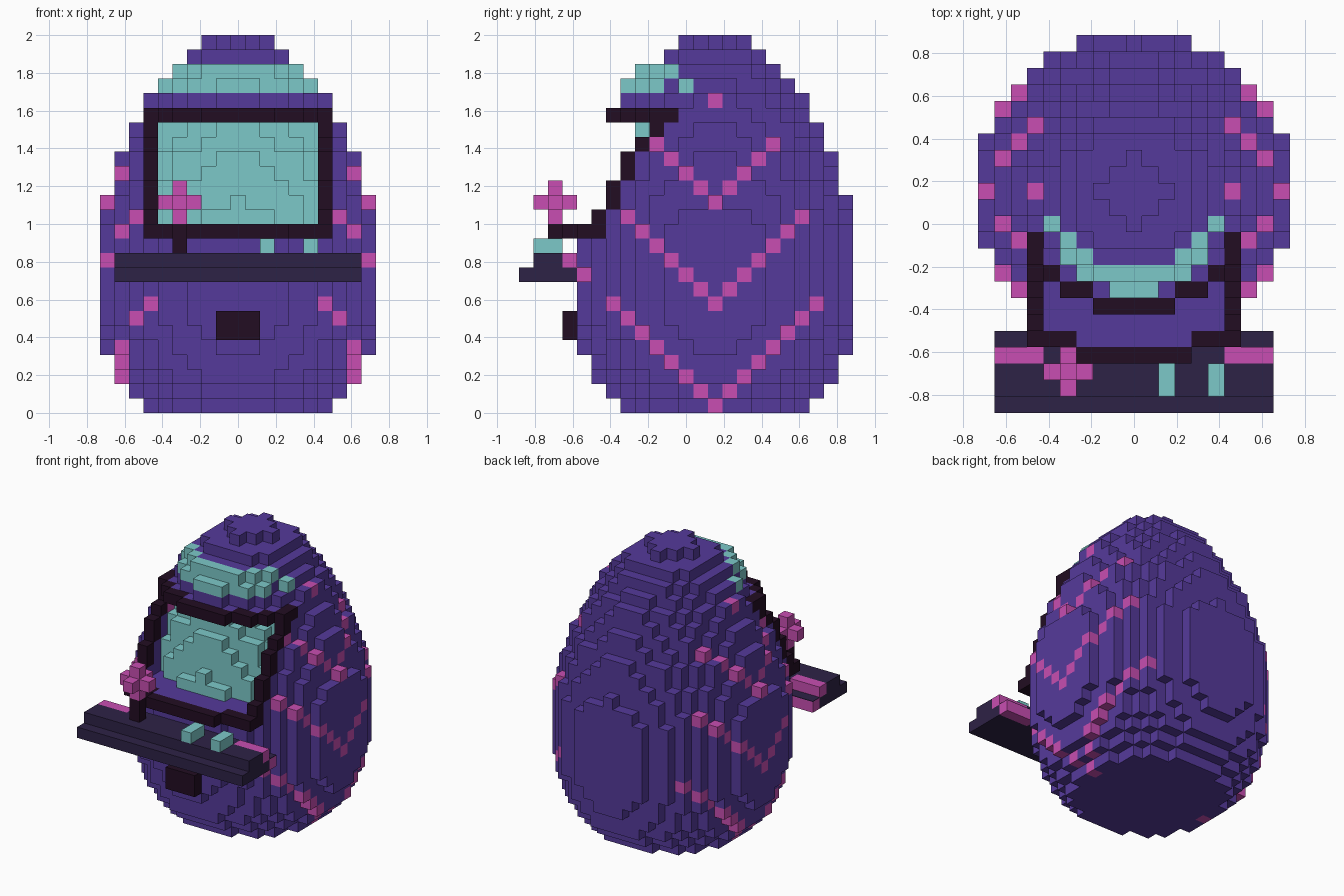
import bpy, bmesh, math

if "Cube" in bpy.data.objects:
    bpy.data.objects.remove(bpy.data.objects["Cube"])

V = 2 / 26                     # block size
YC = 2 * V                     # y of the egg axis

COLOURS = {                    # linear values
    "purple": (0.091, 0.042, 0.328), "teal": (0.202, 0.584, 0.584),
    "pink": (0.578, 0.076, 0.445), "dark_navy": (0.027, 0.016, 0.061),
    "near_black": (0.016, 0.004, 0.016)}
MATS = {}
for name, rgb in COLOURS.items():
    MATS[name] = bpy.data.materials.new(name)
    MATS[name].diffuse_color = (*rgb, 1)

# Egg radius in blocks for each of the 26 layers
RADII = [6.5, 7.5, 8.3, 8.75, 9.1, 9.3] + [9.5] * 7 + [
    9.3, 9.03, 8.7, 8.35, 8.1, 7.5, 7.1, 6.45, 6.1, 5.3, 4.7, 3.7, 2.1]

parts = {}                     # part name -> {(x, y, layer): colour}
filled = set()


def put(part, cell, colour):
    if cell not in filled:
        filled.add(cell)
        parts.setdefault(part, {})[cell] = colour


def fill(part, colour, xs, ys, ks):
    for x in xs:
        for y in ys:
            for k in ks:
                put(part, (x, y, k), colour)


def front(x, k):
    """Frontmost egg block at column x of layer k."""
    return -int(math.sqrt(max(RADII[k] ** 2 - x * x, 0)))


def on_chevron(y, k):
    """Side stripes: three V shapes and one dot."""
    rise = k - abs(y)
    return (rise == 14 and k <= 18) or (rise == 7 and k <= 13) \
        or (rise == 0 and k <= 7) or (y == 0 and k == 21)


# Egg body with the recessed screen and the side chevrons
for k, r in enumerate(RADII):
    for x in range(-9, 10):
        for y in range(-9, 10):
            if x * x + y * y > r * r:
                continue
            side = (abs(x) + 1) ** 2 + y * y > r * r
            if 13 <= k <= 19 and abs(x) <= 5 and y <= front(x, k) + 2:
                if y == front(x, k) + 2:
                    put("screen", (x, y, k), "teal")
            else:
                put("egg_body", (x, y, k), "pink" if side and on_chevron(y, k) else "purple")

# Screen frame, one block proud of the egg
for x in range(-6, 7):
    for k in range(12, 21):
        if k in (12, 20) or abs(x) == 6:
            put("screen_frame", (x, front(x, k) - 1, k), "near_black")
for x in (-6, 6):
    for k in (12, 20):
        put("screen_frame", (x, front(x, k) - 2, k), "near_black")

# Lit sign above the screen
for k in (22, 23):
    w = int(RADII[k])
    for x in range(-w, w + 1):
        put("sign", (x, front(x, k) - 1, k), "teal")

# Control panel with pink end trims
ENDS = [s * x for s in (-1, 1) for x in (6, 7, 8)]
fill("panel_trim", "pink", ENDS, [-10], [10])
fill("panel_trim", "pink", ENDS, [-9], [9])
fill("control_panel", "dark_navy", range(-8, 9), range(-13, -8), [9])
fill("control_panel", "dark_navy", range(-8, 9), range(-12, -9), [10])

# Buttons, joystick and coin slot
fill("buttons", "teal", [2, 5], [-12, -11], [11])
fill("joystick_stick", "near_black", [-4], [-11], [11, 12])
for dx, dy, dz in [(0, 0, 0), (1, 0, 0), (-1, 0, 0), (0, 1, 0), (0, -1, 0), (0, 0, 1), (0, 0, -1)]:
    put("joystick_knob", (-4 + dx, -11 + dy, 14 + dz), "pink")
fill("coin_slot", "near_black", [-1, 0, 1], [-10], [5, 6])

# Block faces: axis, direction
SIDES = [(a, s) for a in range(3) for s in (-1, 1)]


def build(part, cells):
    """Make one mesh from the exposed faces of the part's blocks."""
    bm, verts = bmesh.new(), {}
    names = sorted(set(cells.values()))
    for cell, colour in cells.items():
        for a, s in SIDES:
            near = list(cell)
            near[a] += s
            if tuple(near) in filled:
                continue
            b, c = (a + 1) % 3, (a + 2) % 3
            ring = [(0, 0), (1, 0), (1, 1), (0, 1)][::s]
            loop = []
            for u, w in ring:
                p = list(cell)
                p[a] += (s + 1) // 2
                p[b] += u
                p[c] += w
                p = tuple(p)
                if p not in verts:
                    verts[p] = bm.verts.new(((p[0] - .5) * V, YC + (p[1] - .5) * V, p[2] * V))
                loop.append(verts[p])
            bm.faces.new(loop).material_index = names.index(colour)
    me = bpy.data.meshes.new(part)
    bm.to_mesh(me)
    bm.free()
    for n in names:
        me.materials.append(MATS[n])
    bpy.context.collection.objects.link(bpy.data.objects.new(part, me))


for part, cells in parts.items():
    build(part, cells)

# Thin dark caps on the rear trim blocks
for s in (-1, 1):
    bpy.ops.mesh.primitive_cube_add(size=1, location=(s * 7 * V, YC - 9 * V, 10 * V + .002))
    cap = bpy.context.object
    cap.name = "trim_cap"
    cap.scale = (3 * V, V, .004)
    cap.data.materials.append(MATS["dark_navy"])

for m in bpy.data.materials:
    if m.users and not m.is_grease_pencil:
        m.use_nodes = True
        m.node_tree.nodes["Principled BSDF"].inputs["Base Color"].default_value = m.diffuse_color
